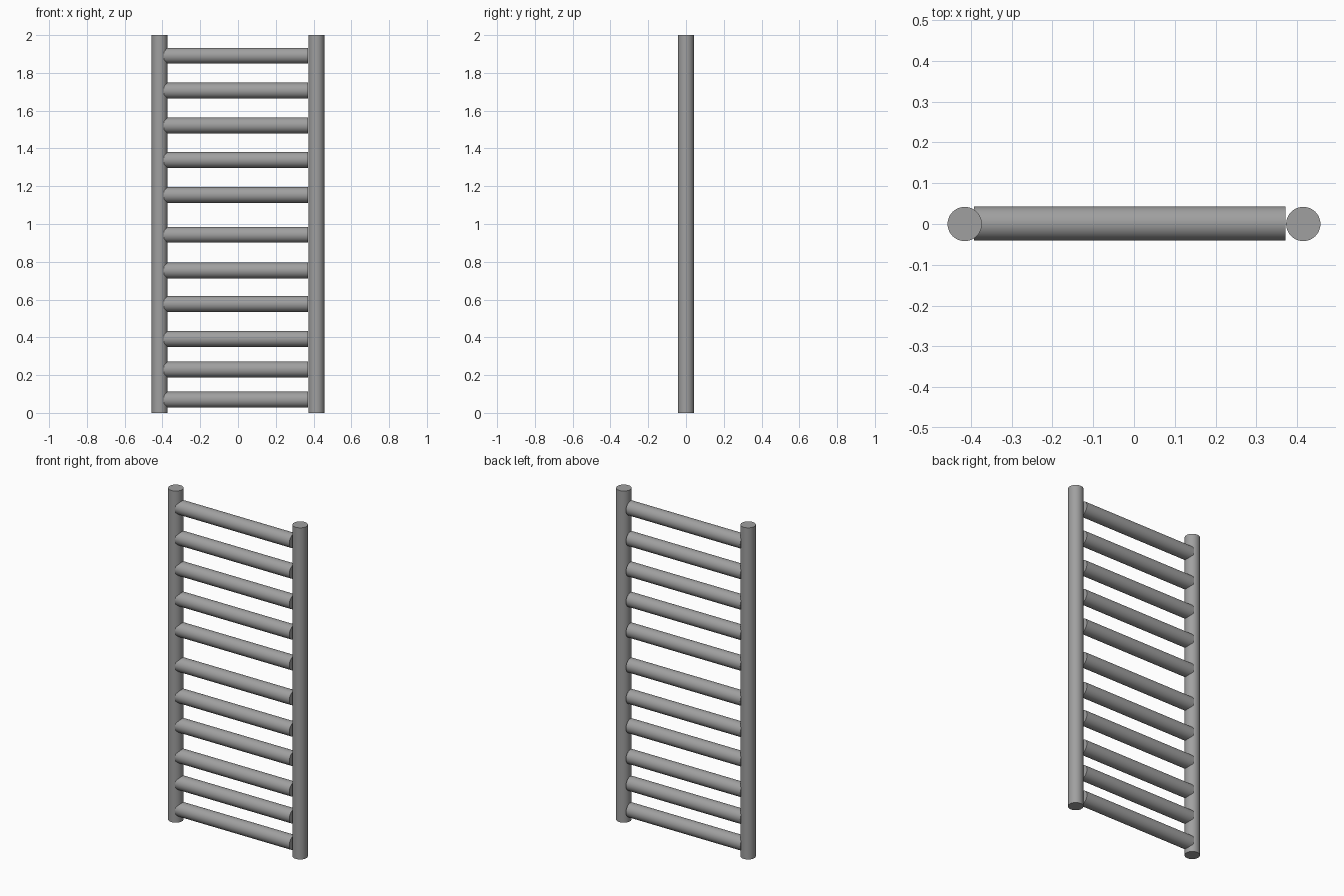
import bpy
import math

cube = bpy.data.objects.get("Cube")
if cube:
    bpy.data.objects.remove(cube, do_unlink=True)

RADIUS = 0.042
RAIL_X = 0.415
RUNG_LEFT, RUNG_RIGHT = 0.371, -0.392
RUNG_HEIGHTS = [0.07, 0.23, 0.392, 0.577, 0.754, 0.943,
                1.154, 1.339, 1.522, 1.706, 1.891]

# Single grey metal
metal = bpy.data.materials.new("grey_metal")
metal.use_nodes = True
grey = (0.35, 0.35, 0.35, 1)
metal.diffuse_color = grey
metal.node_tree.nodes["Principled BSDF"].inputs["Base Color"].default_value = grey


def tube(name, length, location, rotation=(0, 0, 0)):
    """Capped round bar with smooth sides and sharp rims."""
    bpy.ops.mesh.primitive_cylinder_add(
        vertices=48, radius=RADIUS, depth=length,
        location=location, rotation=rotation)
    bar = bpy.context.object
    bar.name = name
    bar.data.materials.append(metal)
    bpy.ops.object.shade_smooth_by_angle(angle=math.radians(30))
    return bar


# Upright rails
for side, sign in (("left", 1), ("right", -1)):
    tube(f"{side}_rail", 2, (sign * RAIL_X, 0, 1))

# Rungs, set into the right rail and just meeting the left one
for i, z in enumerate(RUNG_HEIGHTS, 1):
    tube(f"rung_{i}", RUNG_LEFT - RUNG_RIGHT,
         ((RUNG_LEFT + RUNG_RIGHT) / 2, 0.001, z), (0, math.pi / 2, 0))
